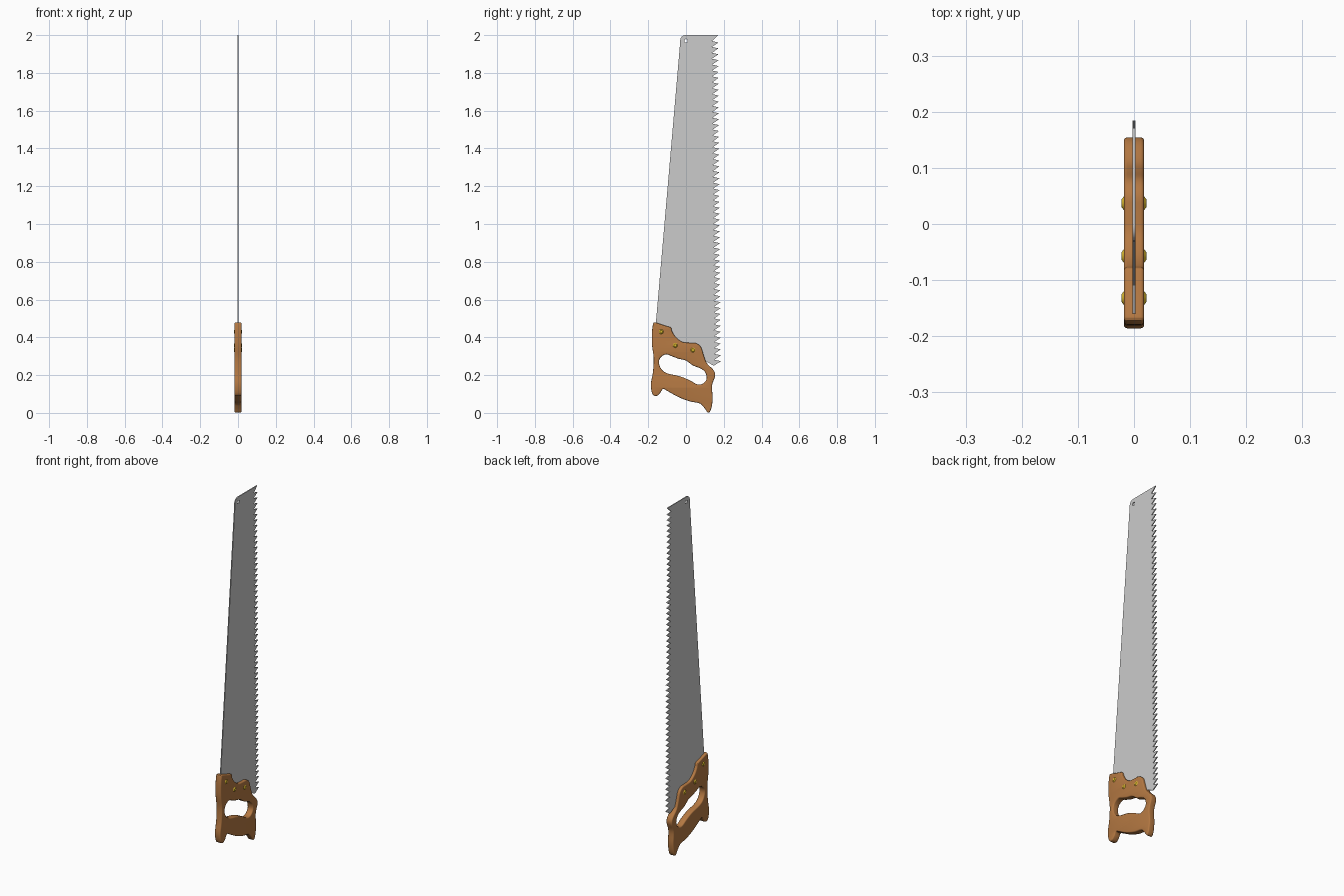
import bpy, bmesh
from math import radians, sin, cos, pi
from mathutils import Vector, Matrix

if "Cube" in bpy.data.objects:
    bpy.data.objects.remove(bpy.data.objects["Cube"])

# Profiles are drawn in (y, z); this turns local XY into world YZ
TO_SIDE = Matrix.Rotation(radians(90), 4, 'Z') @ Matrix.Rotation(radians(90), 4, 'X')


def material(name, color):
    m = bpy.data.materials.new(name)
    m.diffuse_color = (*color, 1)
    m.use_nodes = True
    m.node_tree.nodes["Principled BSDF"].inputs["Base Color"].default_value = m.diffuse_color
    return m


def smooth_loop(points, steps=4):
    """Closed Catmull-Rom loop through the points."""
    p = [Vector(q) for q in points]
    n, out = len(p), []
    for i in range(n):
        a, b, c, d = p[i - 1], p[i], p[(i + 1) % n], p[(i + 2) % n]
        for s in range(steps):
            t = s / steps
            out.append(0.5 * (2 * b + (c - a) * t + (2 * a - 5 * b + 4 * c - d) * t * t
                              + (3 * b - a - 3 * c + d) * t ** 3))
    return out


def plate(name, loops, half, bevel=0.0, mat=None):
    """Flat plate with holes, extruded along x, with optional rounded edges."""
    cu = bpy.data.curves.new(name + "_profile", 'CURVE')
    cu.dimensions, cu.fill_mode = '2D', 'BOTH'
    cu.extrude = half - bevel
    cu.bevel_depth, cu.offset, cu.bevel_resolution = bevel, -bevel, 2
    for loop in loops:
        sp = cu.splines.new('POLY')
        sp.points.add(len(loop) - 1)
        for pt, q in zip(sp.points, loop):
            pt.co = (q[0], q[1], 0, 1)
        sp.use_cyclic_u = True
    tmp = bpy.data.objects.new(name + "_tmp", cu)
    bpy.context.collection.objects.link(tmp)
    dg = bpy.context.evaluated_depsgraph_get()
    me = bpy.data.meshes.new_from_object(tmp.evaluated_get(dg))
    bpy.data.objects.remove(tmp)
    bm = bmesh.new()
    bm.from_mesh(me)
    bm.transform(TO_SIDE)
    bmesh.ops.remove_doubles(bm, verts=bm.verts, dist=1e-5)
    bmesh.ops.recalc_face_normals(bm, faces=bm.faces)
    return finish(name, bm, mat)


def finish(name, bm, mat, angle=35):
    me = bpy.data.meshes.new(name)
    bm.to_mesh(me)
    bm.free()
    if mat:
        me.materials.append(mat)
    ob = bpy.data.objects.new(name, me)
    bpy.context.collection.objects.link(ob)
    bpy.ops.object.select_all(action='DESELECT')
    ob.select_set(True)
    bpy.context.view_layer.objects.active = ob
    bpy.ops.object.shade_smooth_by_angle(angle=radians(angle))
    return ob


wood = material("wood", (0.46, 0.19, 0.055))
brass = material("brass", (0.75, 0.52, 0.03))

# Blade: straight back, rounded toe corner, heel hidden in the handle, toothed edge
TEETH, TOP, BOTTOM = 56, 2.0, 0.25
pitch = (TOP - BOTTOM) / TEETH
outline = [(0.10, 0.275), (-0.06, 0.33), (-0.15, 0.40), (-0.16, 0.47), (-0.031, 1.96)]
outline += [(-0.003 - 0.028 * cos(a), 1.972 + 0.028 * sin(a))
            for a in (radians(d) for d in (0, 22, 45, 68, 90))]
for i in range(TEETH):
    z = TOP - i * pitch
    root = 0.137 + 0.014 * i / TEETH
    if i:
        outline.append((root, z))
    outline.append((root + 0.034, z - (0.25 * pitch if i else 0)))
outline.append((0.148, BOTTOM))
hang_hole = [(0.009 * cos(k * pi / 8), 1.97 + 0.009 * sin(k * pi / 8)) for k in range(16)]
plate("blade", [outline, hang_hole], 0.0027)

# Handle: horned outline with a hand opening
grip = [(-0.169, 0.479), (-0.16, 0.478), (-0.12, 0.465), (-0.085, 0.454), (-0.078, 0.449),
        (-0.074, 0.432), (-0.055, 0.402), (-0.02, 0.376), (0.02, 0.371), (0.055, 0.368),
        (0.08, 0.347), (0.095, 0.30), (0.111, 0.262), (0.146, 0.226), (0.154, 0.195),
        (0.138, 0.145), (0.141, 0.075), (0.133, 0.02), (0.117, 0.001), (0.098, 0.025),
        (0.073, 0.05), (0.02, 0.061), (-0.04, 0.084), (-0.095, 0.114), (-0.121, 0.127),
        (-0.137, 0.105), (-0.155, 0.09), (-0.177, 0.099), (-0.186, 0.15), (-0.175, 0.215),
        (-0.171, 0.29), (-0.18, 0.36), (-0.18, 0.43), (-0.174, 0.472)]
opening = [(-0.143, 0.262), (-0.135, 0.293), (-0.105, 0.31), (-0.075, 0.300), (-0.04, 0.287),
           (0.0, 0.277), (0.035, 0.252), (0.075, 0.236), (0.102, 0.215), (0.109, 0.18),
           (0.09, 0.155), (0.06, 0.151), (0.02, 0.172), (-0.03, 0.193), (-0.095, 0.208),
           (-0.127, 0.227)]
plate("handle", [smooth_loop(grip), smooth_loop(opening)], 0.018, 0.006, wood)

# Brass rivets: a tapered head on each side
for n, (y, z) in enumerate([(-0.132, 0.43), (-0.057, 0.357), (0.037, 0.333)], 1):
    bm = bmesh.new()
    for side in (-1, 1):
        m = (Matrix.Translation((side * 0.019, y, z))
             @ Matrix.Rotation(radians(90 * side), 4, 'Y'))
        bmesh.ops.create_cone(bm, cap_ends=True, segments=16, radius1=0.015,
                              radius2=0.007, depth=0.006, matrix=m)
    finish(f"rivet_{n}", bm, brass)
